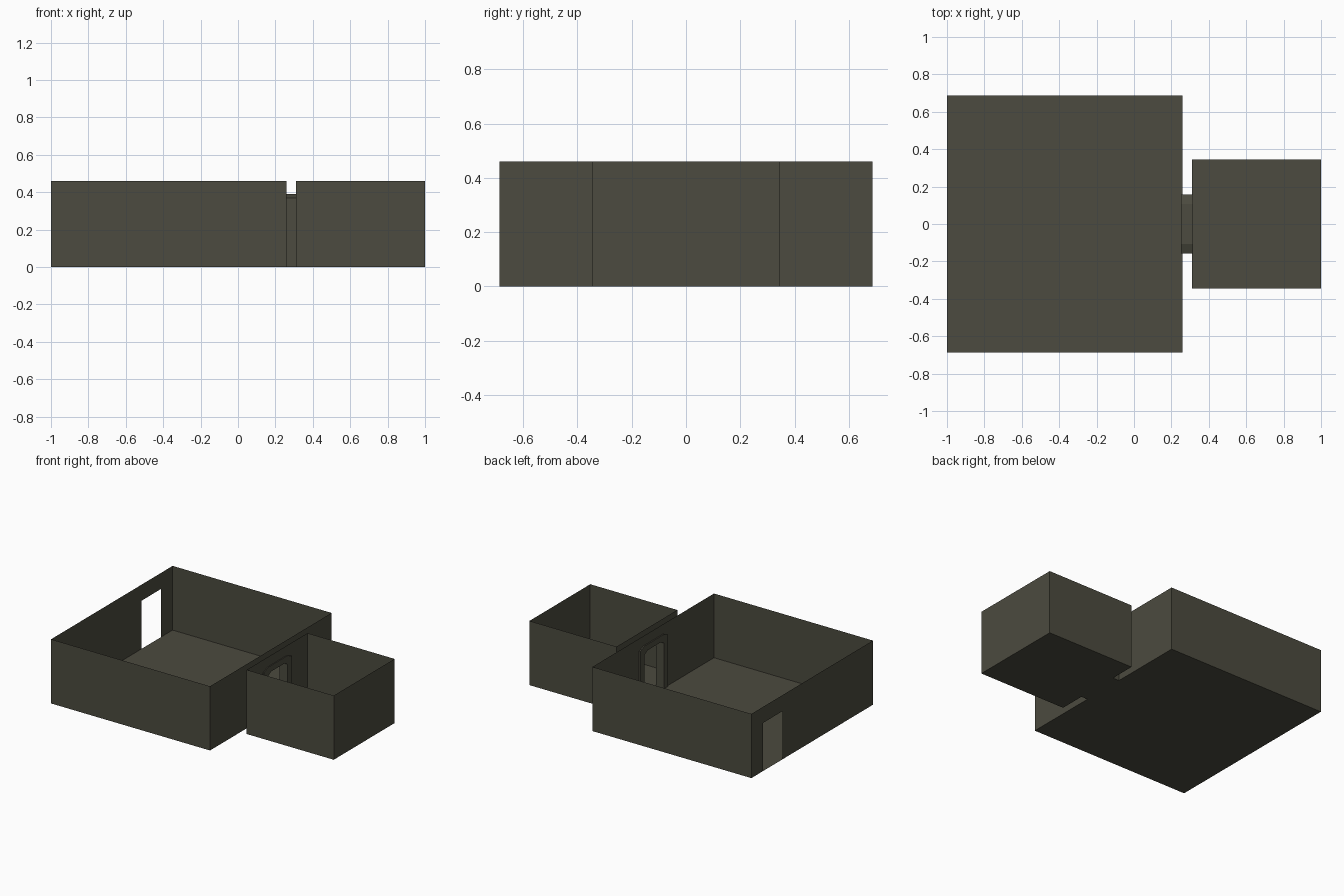
import bpy, bmesh

if "Cube" in bpy.data.objects:
    bpy.data.objects.remove(bpy.data.objects["Cube"])

H = 0.46                       # wall height
DOOR_W, DOOR_H = 0.22, 0.345   # doorway size

mat = bpy.data.materials.new("dark olive grey")
mat.diffuse_color = (0.072, 0.070, 0.050, 1)
mat.use_nodes = True
mat.node_tree.nodes["Principled BSDF"].inputs["Base Color"].default_value = mat.diffuse_color


def finish(name, bm):
    bmesh.ops.remove_doubles(bm, verts=bm.verts, dist=1e-5)
    me = bpy.data.meshes.new(name)
    bm.to_mesh(me)
    bm.free()
    me.materials.append(mat)
    ob = bpy.data.objects.new(name, me)
    bpy.context.collection.objects.link(ob)
    return ob


def face(bm, pts):
    return bm.faces.new([bm.verts.new(p) for p in pts])


def room(name, x0, x1, hy, doors):
    """Open-topped room of thin walls; doors maps 'left'/'right' to door centre y."""
    bm = bmesh.new()
    face(bm, [(x0, -hy, 0), (x0, hy, 0), (x1, hy, 0), (x1, -hy, 0)])          # floor
    face(bm, [(x0, -hy, 0), (x1, -hy, 0), (x1, -hy, H), (x0, -hy, H)])        # front wall
    face(bm, [(x1, hy, 0), (x0, hy, 0), (x0, hy, H), (x1, hy, H)])            # back wall
    for side, x in (("left", x0), ("right", x1)):
        outline = [(-hy, 0), (-hy, H), (hy, H), (hy, 0)]
        if side in doors:                                                     # doorway notch
            a, b = doors[side] - DOOR_W / 2, doors[side] + DOOR_W / 2
            outline += [(b, 0), (b, DOOR_H), (a, DOOR_H), (a, 0)]
        if side == "right":
            outline.reverse()
        face(bm, [(x, y, z) for y, z in outline])
    return finish(name, bm)


def arch(w, top, cw, ch):
    """Chamfered door outline from bottom left to bottom right."""
    return [(-w, 0), (-w, top - ch), (-w + cw, top),
            (w - cw, top), (w, top - ch), (w, 0)]


# rooms
room("large_room", -1.0, 0.26, 0.688, {"left": 0.447, "right": 0.0})
room("small_room", 0.31, 1.0, 0.344, {"left": 0.0})

# chamfered frame joining the two doorways
outer = arch(0.158, 0.39, 0.05, 0.02)
inner = arch(0.11, 0.347, 0.035, 0.02)
xa, xb = 0.252, 0.316
bm = bmesh.new()
for i in range(5):
    o0, o1, i0, i1 = outer[i], outer[i + 1], inner[i], inner[i + 1]
    face(bm, [(xa, *o0), (xb, *o0), (xb, *o1), (xa, *o1)])   # outside
    face(bm, [(xa, *i0), (xa, *i1), (xb, *i1), (xb, *i0)])   # passage lining
    for x in (xa, xb):                                       # trim faces
        face(bm, [(x, *o0), (x, *o1), (x, *i1), (x, *i0)])
bmesh.ops.recalc_face_normals(bm, faces=bm.faces)
finish("door_frame", bm)

# threshold floor between the rooms
bm = bmesh.new()
face(bm, [(0.26, -0.158, 0), (0.26, 0.158, 0), (0.31, 0.158, 0), (0.31, -0.158, 0)])
finish("threshold", bm)
